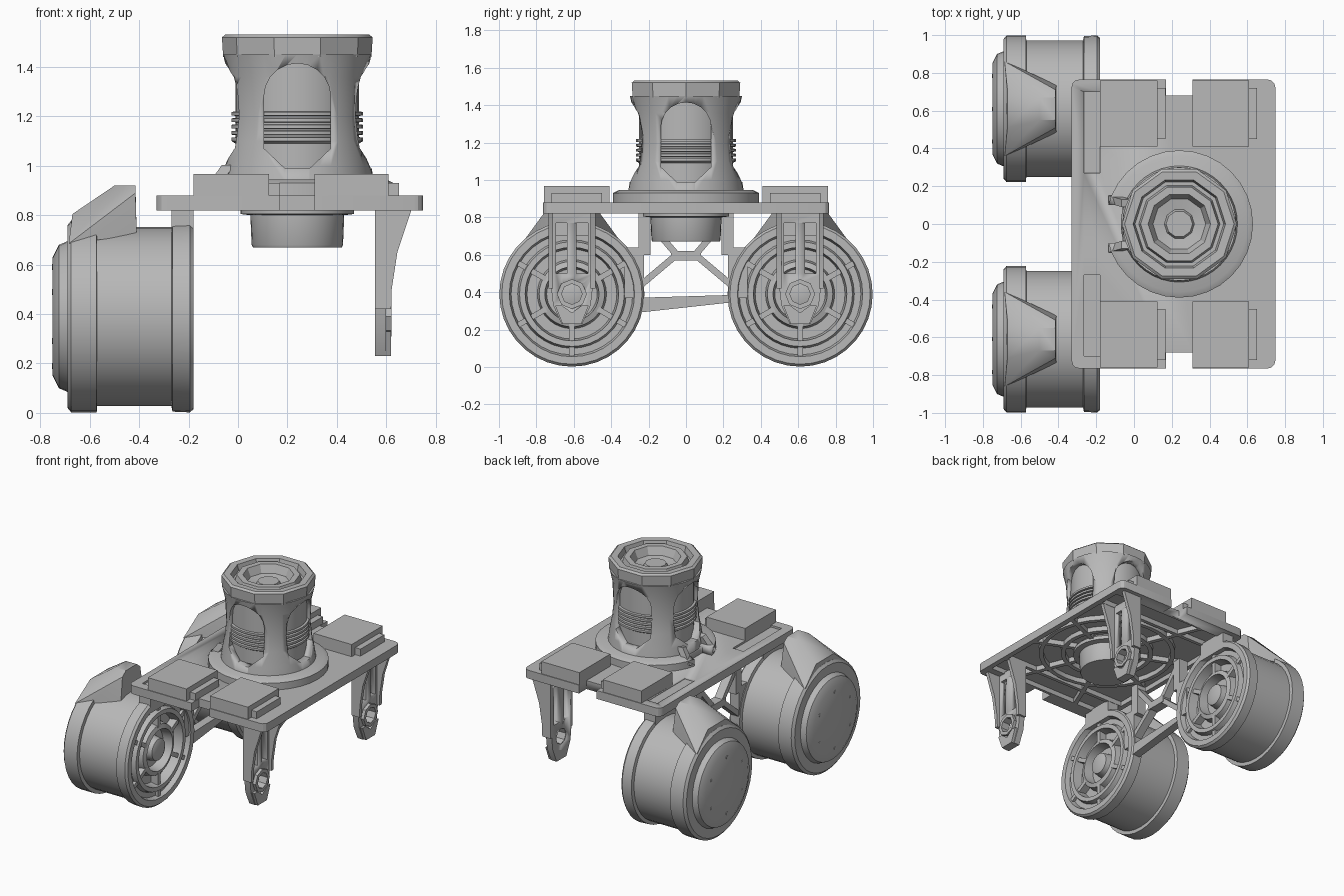
import bpy, bmesh
from math import sin, cos, pi, radians
from mathutils import Vector, Matrix

cube = bpy.data.objects.get("Cube")
if cube:
    bpy.data.objects.remove(cube, do_unlink=True)

grey = bpy.data.materials.new("plain grey")
grey.use_nodes = True
grey.diffuse_color = (0.48, 0.48, 0.48, 1)
grey.node_tree.nodes["Principled BSDF"].inputs["Base Color"].default_value = grey.diffuse_color

CX = 0.24      # tower axis
WY = 0.61      # wheel and leg offset
WZ = 0.39      # axle height


def add(name, bm, smooth=30):
    bmesh.ops.recalc_face_normals(bm, faces=bm.faces)
    mesh = bpy.data.meshes.new(name)
    bm.to_mesh(mesh)
    bm.free()
    mesh.materials.append(grey)
    ob = bpy.data.objects.new(name, mesh)
    bpy.context.collection.objects.link(ob)
    bpy.ops.object.select_all(action='DESELECT')
    ob.select_set(True)
    bpy.context.view_layer.objects.active = ob
    bpy.ops.object.shade_smooth_by_angle(angle=radians(smooth))
    return ob


def cut(ob, cutters):
    for c in cutters:
        mod = ob.modifiers.new("cut", 'BOOLEAN')
        mod.operation, mod.solver, mod.object = 'DIFFERENCE', 'EXACT', c
        bpy.context.view_layer.objects.active = ob
        bpy.ops.object.modifier_apply(modifier=mod.name)
        bpy.data.objects.remove(c, do_unlink=True)


def box(name, x, y, z, bevel=0):
    bm = bmesh.new()
    bmesh.ops.create_cube(bm, size=1)
    for v in bm.verts:
        v.co = Vector(((a + b) / 2 + c * (b - a) for (a, b), c in zip((x, y, z), v.co)))
    if bevel:
        upright = [e for e in bm.edges if abs(e.verts[0].co.z - e.verts[1].co.z) > 1e-4]
        bmesh.ops.bevel(bm, geom=upright, offset=bevel, segments=3, profile=0.5, affect='EDGES')
    return add(name, bm)


def lathe(name, profile, origin, axis='Z', n=32, closed=False):
    """Turn (radius, height) points about an axis; closed makes a ring."""
    bm = bmesh.new()
    verts = [bm.verts.new((r, 0, h)) for r, h in profile]
    pairs = list(zip(verts, verts[1:] + verts[:1]))
    edges = [bm.edges.new(p) for p in (pairs if closed else pairs[:-1])]
    bmesh.ops.spin(bm, geom=verts + edges, cent=(0, 0, 0), axis=(0, 0, 1), angle=2 * pi, steps=n)
    bmesh.ops.remove_doubles(bm, verts=bm.verts, dist=1e-4)
    turn = Matrix.Rotation(pi / 2, 4, 'Y') if axis == 'X' else Matrix()
    bm.transform(Matrix.Translation(origin) @ turn)
    return add(name, bm)


def prism(name, points, axis, lo, hi):
    """Extrude an outline: axis X uses (y, z) points, axis Y uses (x, z)."""
    place = (lambda p, d: (d, *p)) if axis == 'X' else (lambda p, d: (p[0], d, p[1]))
    bm = bmesh.new()
    face = bm.faces.new([bm.verts.new(place(p, lo)) for p in points])
    new = bmesh.ops.extrude_face_region(bm, geom=[face])["geom"]
    shift = Vector(place((0, 0), hi - lo))
    bmesh.ops.translate(bm, vec=shift, verts=[g for g in new if isinstance(g, bmesh.types.BMVert)])
    return add(name, bm)


def beam(name, p, q, width, depth):
    """Square bar between two points."""
    p, q = Vector(p), Vector(q)
    bm = bmesh.new()
    bmesh.ops.create_cube(bm, size=1)
    bm.transform(Matrix.Diagonal((width, depth, (q - p).length, 1)))
    d = (q - p).normalized()
    side = Vector((0, 0, 1)) if abs(d.z) < 1e-4 else Vector((1, 0, 0))
    other = d.cross(side)
    rot = Matrix((side, other, d)).transposed().to_4x4()
    bm.transform(Matrix.Translation((p + q) / 2) @ rot)
    return add(name, bm)


def arc(cy, cz, r, a0, a1, n):
    return [(cy + r * cos(a0 + (a1 - a0) * i / n), cz + r * sin(a0 + (a1 - a0) * i / n)) for i in range(n + 1)]


# Deck: skin on top, hollow pocket beneath
deck = box("deck_plate", (-0.33, 0.748), (-0.765, 0.765), (0.82, 0.88), bevel=0.04)
cutters = [box("pocket", (-0.295, 0.71), (-0.66, 0.66), (0.8, 0.855))]
for s in (1, -1):
    cutters.append(box("edge_notch", (0.17, 0.31), sorted((s * 0.68, s * 0.9)), (0.7, 1)))
    cutters.append(box("slot", (-0.265, -0.18), sorted((s * 0.27, s * 0.7)), (0.866, 0.95)))
cut(deck, cutters)

# Ribs under the deck
for r in (0.3, 0.45):
    lathe("deck_rib_ring", [(r - .015, .82), (r + .015, .82), (r + .015, .86), (r - .015, .86)],
          (CX, 0, 0), closed=True)
for i in range(8):
    a = i * pi / 4 + pi / 8
    d = Vector((cos(a), sin(a), 0))
    reach = min(0.49 / abs(d.x), 0.67 / abs(d.y))
    c = Vector((CX, 0, 0.84))
    beam("deck_rib", c + d * 0.22, c + d * reach, 0.04, 0.03)
for s in (1, -1):
    beam("deck_cross_rib", (-0.3, s * 0.5, 0.84), (0.71, s * 0.5, 0.84), 0.04, 0.025)

# Raised pads with a lower step at their ends
for s in (1, -1):
    for x0, x1 in ((-0.18, 0.125), (0.31, 0.61)):
        box("deck_pad", (x0, x1), sorted((s * 0.41, s * 0.76)), (0.87, 0.967))
        box("deck_pad_step", (x1 - 0.01, x1 + 0.042), sorted((s * 0.45, s * 0.72)), (0.87, 0.93))

# Tower flange with a gap on the right side
flange = lathe("tower_flange", [(0, .87), (.39, .87), (.39, .93), (.36, .945), (0, .945)], (CX, 0, 0))
cut(flange, [box("flange_gap", (-0.3, -0.06), (-0.1, 0.1), (0.8, 1))])
for s in (1, -1):
    beam("flange_prong", (-0.11, s * 0.13, 0.9), (-0.04, s * 0.11, 1.0), 0.05, 0.05)

# Tower housing with four arched, shallow windows
housing = lathe("tower_housing", [(.31, .93), (.3, 1.0), (.282, 1.1), (.272, 1.2), (.28, 1.36), (.3, 1.45),
                                  (.235, 1.45), (.235, .93)], (CX, 0, 0), closed=True, n=40)
arch = arc(0, 1.28, 0.135, 0, pi, 10) + [(-0.135, 1.07), (-0.05, 0.99), (0.05, 0.99), (0.135, 1.07)]
cut(housing, [prism("window_y", [(CX + a, b) for a, b in arch], 'Y', -0.5, 0.5),
              prism("window_x", arch, 'X', CX - 0.5, CX + 0.5)])

# Coil core just behind the windows
core = [(0, .94), (.25, .94), (.25, 1.09)]
for i in range(5):
    z = 1.1 + i * 0.026
    core += [(.266, z), (.266, z + .014), (.25, z + .016), (.25, z + .024)]
core += [(.25, 1.24), (.25, 1.45), (0, 1.45)]
lathe("tower_core", core, (CX, 0, 0))

# Tower crown: stepped rings around a bowl
lathe("tower_crown", [(0, 1.44), (.3, 1.44), (.305, 1.52), (.29, 1.532), (.245, 1.53), (.235, 1.49), (.215, 1.49),
                      (.205, 1.525), (.165, 1.525), (.14, 1.47), (.08, 1.46), (.07, 1.48), (0, 1.48)],
      (CX, 0, 0), n=10)

# Motor hanging beneath the deck
lathe("lower_motor", [(0, .67), (.18, .67), (.185, .68), (.19, .8), (.23, .805), (.23, .83), (.2, .86), (0, .86)],
      (CX, 0, 0))

wheel = [(0, -.75), (.24, -.75), (.29, -.725), (.305, -.69), (.37, -.69), (.388, -.675), (.388, -.572),
         (.362, -.57), (.362, -.27), (.385, -.265), (.388, -.195), (.375, -.18), (.335, -.18), (.325, -.215),
         (.29, -.215), (.28, -.182), (.25, -.182), (.24, -.25), (.185, -.25), (.175, -.2), (.145, -.19),
         (.135, -.26), (.085, -.26), (.075, -.2), (.05, -.19), (0, -.19)]
leg_side = [(.555, .42), (.62, .42), (.622, .5), (.645, .65), (.705, .83), (.555, .83)]

for s in (1, -1):
    y = s * WY

    # Wheel with hub bolts and inner spokes
    lathe("wheel", wheel, (0, y, WZ), axis='X', n=36)
    for i in range(6):
        a = i * pi / 3 + pi / 6
        d = Vector((0, cos(a), sin(a)))
        hub = Vector((0, y, WZ))
        lathe("hub_bolt", [(0, -.753), (.012, -.753), (.014, -.74), (0, -.74)],
              hub + d * 0.2, axis='X', n=6)
        beam("wheel_spoke", hub + d * 0.16 + Vector((-.23, 0, 0)), hub + d * 0.35 + Vector((-.23, 0, 0)),
             0.07, 0.03)

    # Saddle-shaped cover that blends into the wheel rim
    bm = bmesh.new()
    for x, w, z in ((-.685, .25, .685), (-.41, .125, .72), (-.57, .2, .725), (-.67, .1, .805),
                    (-.415, .1, .89), (-.415, .06, .92), (-.5, .06, .92)):
        for side in (1, -1):
            bm.verts.new((x, y + side * w, z))
    bmesh.ops.convex_hull(bm, input=bm.verts)
    add("wheel_cover", bm, 35)

    # Frame that hangs each wheel from the deck
    box("wheel_hanger", (-0.27, -0.18), (y - 0.12, y + 0.12), (0.7, 0.83))
    box("frame_post", (-0.26, -0.19), sorted((s * 0.19, s * 0.255)), (0.6, 0.83))
    box("frame_foot", (-0.26, -0.19), sorted((s * 0.225, s * 0.33)), (0.37, 0.64))
    beam("frame_lower_brace", (-.225, s * .24, .44), (-.225, s * .05, .6), 0.06, 0.035)
    beam("frame_upper_brace", (-.225, s * .05, .6), (-.225, s * .22, .8), 0.06, 0.035)

    # Leg: pierced web with flared side ribs
    tip = [(y + a, b) for a, b in ((-.055, .23), (.055, .23), (.1, .33), (.12, .5), (.125, .83),
                                   (-.125, .83), (-.12, .5), (-.1, .33))]
    web = prism("leg", tip, 'X', 0.555, 0.6)
    hole = prism("eye", arc(y, WZ, 0.06, 0, 2 * pi * 7 / 8, 7), 'X', 0.4, 0.8)
    slots = [box("leg_slot", (0.4, 0.8), (y + c - 0.03, y + c + 0.03), (0.5, 0.77)) for c in (-0.055, 0.055)]
    cut(web, [hole] + slots)
    for side in (1, -1):
        prism("leg_rib", leg_side, 'Y', *sorted((y + side * 0.125, y + side * 0.1)))
    lathe("leg_eye_ring", [(.055, .56), (.08, .56), (.08, .622), (.055, .622)], (0, y, WZ),
          axis='X', n=8, closed=True)
    prism("leg_toe", [(y - .05, .23), (y + .05, .23), (y + .09, .33), (y + .055, .33), (y, .29),
                      (y - .055, .33), (y - .09, .33)], 'X', 0.555, 0.62)

# Bars joining the two wheel frames
box("frame_centre_bar", (-0.26, -0.19), (-0.08, 0.08), (0.57, 0.62))
prism("frame_tie", [(-.26, .29), (.24, .345), (.24, .385), (-.26, .37)], 'X', -0.25, -0.19)
